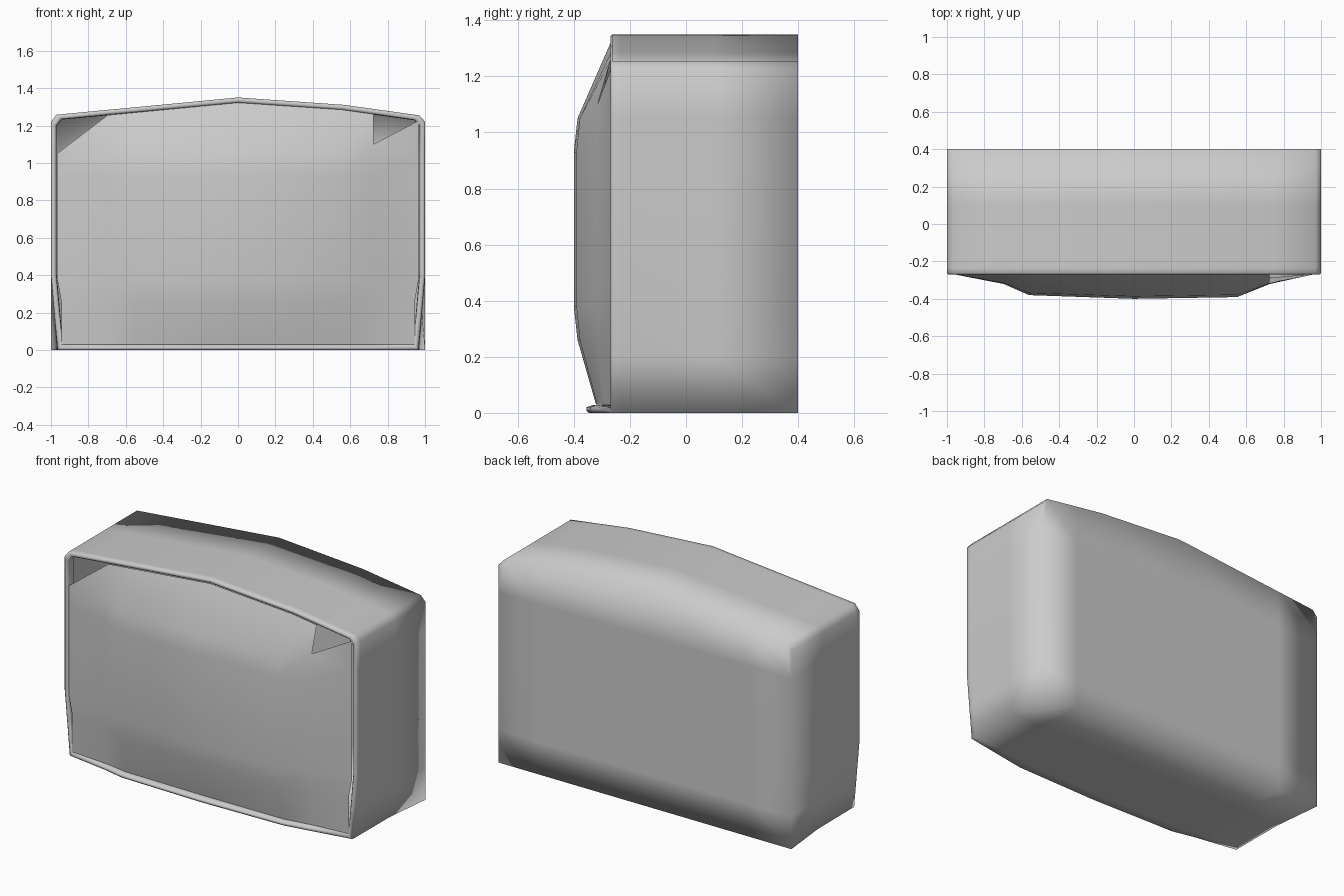
import bpy, bmesh

if "Cube" in bpy.data.objects:
    bpy.data.objects.remove(bpy.data.objects["Cube"])

COLS = [-1, -0.72, -0.58, 0, 0.57, 0.75, 1]
BOW = [0, 0.5, 0.85, 1, 0.85, 0.5, 0]


def roof(x):
    pts = [(-1, 1.255), (0, 1.35), (0.5, 1.32), (1, 1.25)]
    for (a, za), (b, zb) in zip(pts, pts[1:]):
        if x <= b:
            return za + (zb - za) * (x - a) / (b - a)
    return 1.25


def half_width(z, w):
    return 1 if z >= 0.4 else w + (1 - w) * z / 0.4


def outline(y, inset, w, bow):
    """Cross-section of the casing; the bottom edge may bow forward."""
    pts = [(c * w, y - bow * b, 0) for c, b in zip(COLS, BOW)]
    sides = [0.2, 0.4, 0.93, 1.05, 1.22]
    pts += [(half_width(z, w), y, z) for z in sides]
    for c in reversed(COLS):
        x = c * 0.97 if abs(c) == 1 else c
        pts.append((x, y, roof(x)))
    pts += [(-half_width(z, w), y, z) for z in reversed(sides)]
    return [(x * (1 - inset), py, inset + z * (1 - 2 * inset / 1.35))
            for x, py, z in pts]


def grid(bm, point, rows, skip=()):
    g = [[bm.verts.new(point(i, r)) for i in range(len(COLS))] for r in range(rows)]
    for r in range(rows - 1):
        for i in range(len(COLS) - 1):
            if (i, r) not in skip:
                bm.faces.new((g[r][i], g[r][i + 1], g[r + 1][i + 1], g[r + 1][i]))
    return g


def finish(name, bm):
    me = bpy.data.meshes.new(name)
    for f in bm.faces:
        f.smooth = True
    bm.to_mesh(me)
    bm.free()
    ob = bpy.data.objects.new(name, me)
    bpy.context.collection.objects.link(ob)
    return ob


# Casing: lofted walls, rolled front rim and closed back
bm = bmesh.new()
sections = [(0.4, 0, 1, 0), (0.1, 0, 0.968, 0), (-0.235, 0, 0.966, 0.05),
            (-0.262, 0, 0.965, 0.085), (-0.27, 0.008, 0.965, 0.085),
            (-0.27, 0.02, 0.965, 0.085), (-0.262, 0.028, 0.965, 0.07),
            (-0.22, 0.03, 0.965, 0.05)]
loops = [[bm.verts.new(p) for p in outline(*s)] for s in sections]
for a, b in zip(loops, loops[1:]):
    for i in range(len(a)):
        j = (i + 1) % len(a)
        bm.faces.new((a[i], a[j], b[j], b[i]))

BACK = [0, 0.2, 0.4, 0.93, 1.05]


def back_point(i, r):
    c = COLS[i]
    if r == 5:
        x = c * 0.97 if abs(c) == 1 else c
        return (x, 0.4, roof(x))
    return (c * (half_width(BACK[r], 1) if abs(c) == 1 else 1), 0.4, BACK[r])


g = grid(bm, back_point, 6)
for i, s in ((0, -1), (-1, 1)):
    bm.faces.new((g[4][i], g[5][i], bm.verts.new((s, 0.4, 1.22))))
bmesh.ops.remove_doubles(bm, verts=bm.verts, dist=0.001)
bmesh.ops.recalc_face_normals(bm, faces=bm.faces)
finish("casing", bm)

# Bulged front panel with open upper corners
bm = bmesh.new()
FZ = [(0.03, 0.4), (0.26, 0.9), (0.38, 1), (0.93, 1), (1.05, 0.9), (None, 0)]
FX = [0, 0.4, 0.85, 1, 0.93, 0.4, 0]


def panel_point(i, r):
    z, fz = FZ[r]
    x = COLS[i] * (0.967 if r > 1 else 0.945)
    if z is None:
        z = roof(x) - 0.028
    if (i, r) == (5, 4):
        z = 1.1
    return (x, -0.268 - 0.132 * FX[i] * fz, z)


last = len(COLS) - 2
g = grid(bm, panel_point, 6, skip={(0, 4), (last, 4)})
bm.faces.new((g[4][0], g[4][1], g[5][1]))
bm.faces.new((g[4][last], g[4][last + 1], g[5][last + 1]))
# the panel's visible side is its inner side
bmesh.ops.reverse_faces(bm, faces=bm.faces)
finish("front_panel", bm)
